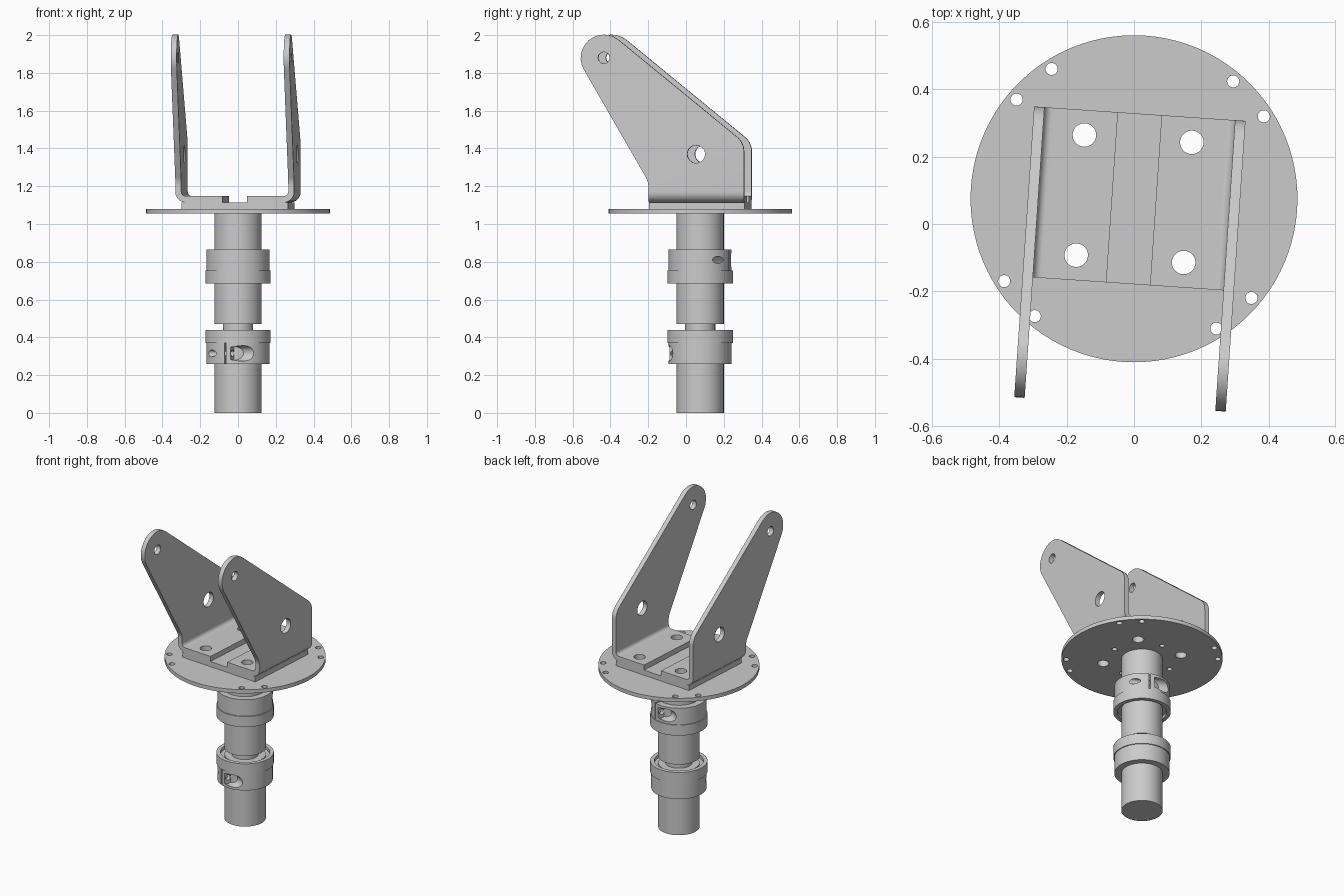
import bpy, bmesh, math
from mathutils import Vector, Matrix

if "Cube" in bpy.data.objects:
    bpy.data.objects.remove(bpy.data.objects["Cube"])

grey = bpy.data.materials.new("machined_grey")
grey.use_nodes = True
COLOUR = (0.6, 0.6, 0.6, 1)
grey.diffuse_color = COLOUR
grey.node_tree.nodes["Principled BSDF"].inputs["Base Color"].default_value = COLOUR

AXIS_Y = 0.075                      # shaft axis
TWIST = math.radians(-3.9)          # whole head is turned slightly
PLACE = Matrix.Translation((0, AXIS_Y, 0)) @ Matrix.Rotation(TWIST, 4, 'Z')


def make(name, bm):
    bmesh.ops.recalc_face_normals(bm, faces=bm.faces)
    mesh = bpy.data.meshes.new(name)
    bm.to_mesh(mesh)
    bm.free()
    mesh.materials.append(grey)
    obj = bpy.data.objects.new(name, mesh)
    bpy.context.collection.objects.link(obj)
    return obj


def prism(name, outline, vec):
    """Extrude a planar outline along vec."""
    bm = bmesh.new()
    face = bm.faces.new([bm.verts.new(p) for p in outline])
    ext = bmesh.ops.extrude_face_region(bm, geom=[face])
    bmesh.ops.translate(bm, vec=vec, verts=[v for v in ext["geom"] if isinstance(v, bmesh.types.BMVert)])
    # the source face stays as the opposite cap
    if not face.is_valid:
        bmesh.ops.holes_fill(bm, edges=bm.edges)
    return make(name, bm)


def lathe(name, profile, segments=64):
    """Revolve a closed (radius, z) profile around z."""
    bm = bmesh.new()
    verts = [bm.verts.new((r, 0, z)) for r, z in profile]
    edges = [bm.edges.new((a, b)) for a, b in zip(verts, verts[1:] + verts[:1])]
    bmesh.ops.spin(bm, geom=verts + edges, axis=(0, 0, 1), cent=(0, 0, 0),
                   angle=2 * math.pi, steps=segments, use_duplicate=False)
    bmesh.ops.remove_doubles(bm, verts=bm.verts, dist=1e-5)
    return make(name, bm)


def rod(start, end, radius, segments=32):
    """Cylinder cutter between two points."""
    a, b = Vector(start), Vector(end)
    bm = bmesh.new()
    turn = (b - a).to_track_quat('Z', 'Y').to_matrix().to_4x4()
    bmesh.ops.create_cone(bm, cap_ends=True, segments=segments, radius1=radius, radius2=radius,
                          depth=(b - a).length, matrix=Matrix.Translation((a + b) / 2) @ turn)
    return make("cutter", bm)


def box(lo, hi, name="cutter"):
    x0, y0, z0 = lo
    x1, y1, z1 = hi
    return prism(name, [(x0, y0, z0), (x1, y0, z0), (x1, y1, z0), (x0, y1, z0)], (0, 0, z1 - z0))


def carve(obj, cutters, operation='DIFFERENCE'):
    bpy.context.view_layer.objects.active = obj
    for cutter in cutters:
        cutter.hide_render = True
        mod = obj.modifiers.new("cut", 'BOOLEAN')
        mod.operation, mod.solver, mod.object = operation, 'EXACT', cutter
        bpy.ops.object.modifier_apply(modifier=mod.name)
        bpy.data.objects.remove(cutter)


def rounded(corners, steps=12):
    """Round each (a, b, radius) corner of a polygon."""
    out = []
    for i, (a, b, r) in enumerate(corners):
        p = Vector((a, b))
        if r == 0:
            out.append(p)
            continue
        u = (Vector(corners[i - 1][:2]) - p).normalized()
        v = (Vector(corners[(i + 1) % len(corners)][:2]) - p).normalized()
        half = u.angle(v) / 2
        centre = p + (u + v).normalized() * r / math.sin(half)
        s = p + u * r / math.tan(half) - centre
        e = p + v * r / math.tan(half) - centre
        first = math.atan2(s.y, s.x)
        sweep = math.remainder(math.atan2(e.y, e.x) - first, 2 * math.pi)
        for k in range(steps + 1):
            t = first + sweep * k / steps
            out.append(centre + r * Vector((math.cos(t), math.sin(t))))
    return out


parts = []
BOLTS = [(sx * 0.16, sy * 0.179) for sx in (1, -1) for sy in (1, -1)]


def bolt_cutters():
    return [rod((x, y, 1), (x, y, 1.3), 0.035) for x, y in BOLTS]


# Shaft: lower stub with a narrow neck, and upper tube
parts.append(lathe("lower_shaft", [(0, 0), (0.125, 0), (0.125, 0.425), (0.08, 0.425), (0.08, 0.48), (0, 0.48)]))
parts.append(lathe("upper_shaft", [(0, 0.47), (0.125, 0.47), (0.125, 1.06), (0, 1.06)]))


# Split clamps: collar, plain ring with an open recess, slit and tangential screw
def clamp(name, z0, z1, ring_z, slit_degrees):
    collar = lathe(name + "_collar", [(0.124, z0), (0.167, z0), (0.167, z1), (0.124, z1)])
    mid = (z0 + z1) / 2
    angle = Matrix.Rotation(math.radians(slit_degrees), 4, 'Z')
    cutters = [box((0.1, -0.005, z0 - 0.02), (0.2, 0.005, z1 + 0.02)),
               rod((0.14, -0.2, mid), (0.14, 0.2, mid), 0.018),
               rod((0.14, 0.03, mid), (0.14, 0.25, mid), 0.041)]
    for cutter in cutters:
        cutter.data.transform(angle)
    carve(collar, cutters)
    near, far = ring_z
    lip = near + (far - near) * 0.7
    ring = lathe(name + "_ring", [(0.124, near), (0.173, near), (0.173, far), (0.148, far), (0.148, lip), (0.124, lip)])
    parts.extend([collar, ring])


clamp("lower_clamp", 0.26, 0.37, (0.37, 0.44), -110)
clamp("upper_clamp", 0.755, 0.865, (0.755, 0.685), 70)

# Round flange with paired rim holes
flange = lathe("flange", [(0, 1.055), (0.486, 1.055), (0.486, 1.08), (0, 1.08)], 96)
rim = []
for quarter in range(4):
    for degrees, radius, size in ((36.3, 0.457, 0.018), (53.7, 0.457, 0.018), (0, 0.205, 0.016)):
        t = math.radians(degrees + 90 * quarter)
        x, y = radius * math.cos(t), radius * math.sin(t)
        rim.append(rod((x, y, 1), (x, y, 1.2), size, 24))
carve(flange, rim + bolt_cutters())
parts.append(flange)

# Spacer pad under the bracket
pad = box((-0.283, -0.2535, 1.08), (0.283, 0.2535, 1.114), "spacer_pad")
carve(pad, bolt_cutters())
parts.append(pad)

# Two mirrored angle brackets with tapering arms
FLOOR, OUT, THICK = 1.114, 0.315, 0.031
side = rounded([(-0.2535, FLOOR - 0.01, 0), (0.2535, FLOOR - 0.01, 0), (0.2535, 1.431, 0.1),
                (-0.932, 2.4, 0.123), (-0.2535, 1.224, 0.1)])
section = rounded([(0.065, FLOOR, 0), (OUT, FLOOR, 0.055), (OUT, 2.1, 0), (OUT - THICK, 2.1, 0),
                   (OUT - THICK, FLOOR + 0.034, 0.024), (0.065, FLOOR + 0.034, 0)])
for name, sign in (("left_bracket", 1), ("right_bracket", -1)):
    bracket = prism(name, [(sign * x, -0.7, z) for x, z in section], (0, 1.1, 0))
    carve(bracket, [prism("cutter", [(-0.5, y, z) for y, z in side], (1, 0, 0))], 'INTERSECT')
    carve(bracket, [rod((-0.5, -0.49, 1.88), (0.5, -0.49, 1.88), 0.03),
                    rod((-0.5, 0, 1.37), (0.5, 0, 1.37), 0.047)] + bolt_cutters())
    parts.append(bracket)

# Place everything and shade smooth with sharp edges
bpy.ops.object.select_all(action='DESELECT')
for obj in parts:
    obj.data.transform(PLACE)
    obj.select_set(True)
bpy.context.view_layer.objects.active = parts[0]
bpy.ops.object.shade_smooth_by_angle(angle=math.radians(30))
